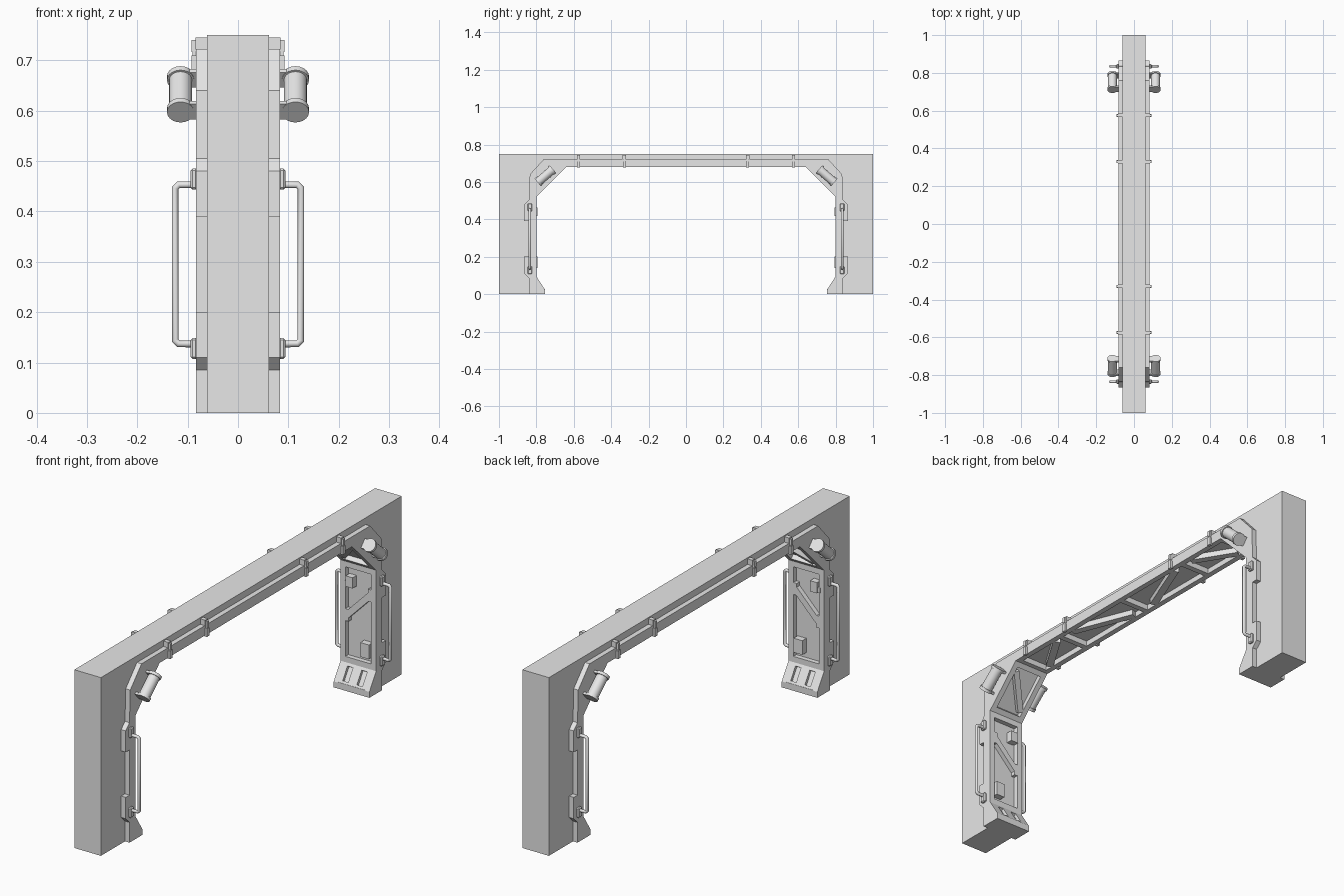
import bpy, bmesh, math
from mathutils import Matrix, Vector

if "Cube" in bpy.data.objects:
    bpy.data.objects.remove(bpy.data.objects["Cube"])

grey = bpy.data.materials.new("plain grey")
grey.use_nodes = True
grey.diffuse_color = (0.8, 0.8, 0.8, 1)
grey.node_tree.nodes["Principled BSDF"].inputs["Base Color"].default_value = (0.8, 0.8, 0.8, 1)


def finish(name, bm, axes="", smooth=False):
    """Turn a bmesh into an object, mirrored across the named axes."""
    bmesh.ops.recalc_face_normals(bm, faces=bm.faces)
    mesh = bpy.data.meshes.new(name)
    bm.to_mesh(mesh)
    bm.free()
    mesh.materials.append(grey)
    obj = bpy.data.objects.new(name, mesh)
    bpy.context.collection.objects.link(obj)
    if axes:
        mod = obj.modifiers.new("mirror", "MIRROR")
        mod.use_axis = ("x" in axes, "y" in axes, False)
        mod.use_mirror_merge = False
    if smooth:
        bpy.ops.object.select_all(action="DESELECT")
        obj.select_set(True)
        bpy.context.view_layer.objects.active = obj
        bpy.ops.object.shade_smooth_by_angle(angle=math.radians(40))
    return obj


def add_box(bm, center, size, frame=Matrix()):
    m = frame @ Matrix.Translation(center) @ Matrix.Diagonal((*size, 1))
    bmesh.ops.create_cube(bm, size=1, matrix=m)


def add_rod(bm, a, b, radius, sides=16):
    a, b = Vector(a), Vector(b)
    turn = (b - a).to_track_quat("Z", "Y").to_matrix().to_4x4()
    bmesh.ops.create_cone(bm, cap_ends=True, segments=sides, radius1=radius, radius2=radius,
                          depth=(b - a).length, matrix=Matrix.Translation((a + b) / 2) @ turn)


def arch(name, half, x0, x1, axes=""):
    """Extrude a y-z half outline, completed by its reflection, from x0 to x1."""
    outline = half + [(-y, z) for y, z in reversed(half)]
    bm = bmesh.new()
    face = bm.faces.new([bm.verts.new((x0, y, z)) for y, z in outline])
    out = bmesh.ops.extrude_face_region(bm, geom=[face])
    verts = [v for v in out["geom"] if isinstance(v, bmesh.types.BMVert)]
    bmesh.ops.translate(bm, verts=verts, vec=(x1 - x0, 0, 0))
    finish(name, bm, axes)


# Wall block, whose inner edge is the floor of the recessed panels
core = [(0.645, 0.703), (0.82, 0.528), (0.82, 0.105), (0.77, 0.025), (0.77, 0)]
arch("wall_block", core + [(1, 0), (1, 0.75)], -0.062, 0.062)

# Raised side trim with stepped pads on its outer edge
inner = [(0.64, 0.68), (0.80, 0.52), (0.80, 0.095), (0.755, 0.025), (0.755, 0)]
outer = [(0.84, 0), (0.84, 0.085), (0.865, 0.11), (0.865, 0.2), (0.84, 0.2), (0.84, 0.39),
         (0.865, 0.39), (0.865, 0.48), (0.84, 0.505), (0.835, 0.64), (0.76, 0.722)]
arch("side_trim", inner + outer, 0.06, 0.083, "x")


def panel_frame(a, b):
    """Frame with x across, y along the panel from a to b, z into the opening."""
    a, b = Vector((0, *a)), Vector((0, *b))
    along = (b - a).normalized()
    across = Vector((1, 0, 0))
    m = Matrix((across, along, across.cross(along))).transposed().to_4x4()
    m.translation = a
    return m, (b - a).length


def add_bar(bm, frame, start, end, width, depth=0.03):
    """Bar lying flush with the trim, between two (across, along) points."""
    a, b = Vector((*start, 0)), Vector((*end, 0))
    d = b - a
    turn = Matrix.Rotation(math.atan2(d.y, d.x), 4, "Z")
    add_box(bm, (0, 0, -depth / 2), (d.length, width, depth),
            frame @ Matrix.Translation((a + b) / 2) @ turn)


def cross(bm, frame, s, width):
    add_bar(bm, frame, (-0.064, s), (0.064, s), width)


# Leg panel: end bars, brace and equipment boxes (along runs downward from the top)
frame, length = panel_frame((0.80, 0.095), (0.80, 0.52))
if (frame.to_3x3() @ Vector((0, 0, 1))).y > 0:
    frame = frame @ Matrix.Diagonal((1, 1, -1, 1))
bm = bmesh.new()
cross(bm, frame, 0.012, 0.024)
cross(bm, frame, length - 0.012, 0.024)
add_bar(bm, frame, (-0.054, 0.20), (0.054, 0.31), 0.026)
add_bar(bm, frame, (-0.064, 0.20), (-0.045, 0.20), 0.05)
add_bar(bm, frame, (0.045, 0.31), (0.064, 0.31), 0.05)
finish("leg_panel_braces", bm, "y")

bm = bmesh.new()
add_box(bm, (-0.038, 0.345, -0.008), (0.032, 0.045, 0.03), frame)
add_box(bm, (-0.055, 0.335, -0.01), (0.02, 0.02, 0.024), frame)
add_box(bm, (0.034, 0.075, -0.008), (0.04, 0.06, 0.03), frame)
finish("leg_panel_boxes", bm, "y")

# Corner panel
frame, length = panel_frame((0.80, 0.52), (0.64, 0.68))
if (frame.to_3x3() @ Vector((0, 0, 1))).z > 0:
    frame = frame @ Matrix.Diagonal((1, 1, -1, 1))
bm = bmesh.new()
cross(bm, frame, 0.011, 0.022)
cross(bm, frame, length - 0.011, 0.022)
add_bar(bm, frame, (-0.054, 0.04), (0.054, length - 0.04), 0.024)
finish("corner_panel_braces", bm, "y")

# Beam underside: cross bars and zigzag diagonals
frame, length = panel_frame((0, 0.68), (0.64, 0.68))
if (frame.to_3x3() @ Vector((0, 0, 1))).z > 0:
    frame = frame @ Matrix.Diagonal((1, 1, -1, 1))
bm = bmesh.new()
cross(bm, frame, 0.006, 0.012)
cross(bm, frame, 0.38, 0.024)
cross(bm, frame, length - 0.01, 0.02)
add_bar(bm, frame, (-0.052, 0.06), (0.052, 0.32), 0.03)
add_bar(bm, frame, (0.052, 0.42), (-0.052, 0.59), 0.03)
finish("beam_braces", bm, "y")

# Foot: sloped ribs with two slots between them
frame, length = panel_frame((0.755, 0.025), (0.80, 0.095))
if (frame.to_3x3() @ Vector((0, 0, 1))).y > 0:
    frame = frame @ Matrix.Diagonal((1, 1, -1, 1))
bm = bmesh.new()
for x, width in ((-0.055, 0.018), (0, 0.04), (0.055, 0.018)):
    add_bar(bm, frame, (x, 0), (x, length), width)
cross(bm, frame, length - 0.006, 0.012)
cross(bm, frame, 0.006, 0.012)
add_box(bm, (0, 0.785, 0.0135), (0.13, 0.06, 0.027))
finish("foot_ribs", bm, "y")

# Clips along the beam
bm = bmesh.new()
for y in (0.33, 0.575):
    add_box(bm, (0.07, y, 0.733), (0.028, 0.018, 0.024))
    add_box(bm, (0.086, y, 0.728), (0.012, 0.012, 0.024))
    add_box(bm, (0.086, y, 0.693), (0.012, 0.016, 0.034))
    add_box(bm, (0.087, y, 0.71), (0.006, 0.010, 0.05))
finish("beam_clips", bm, "xy")

# Lamps on the corners: barrel, end caps and mounting arms
low, high = Vector((0.114, 0.793, 0.597)), Vector((0.114, 0.711, 0.668))
axis = (high - low).normalized()
bm = bmesh.new()
add_rod(bm, low, high, 0.023, 20)
for end, way in ((low, 1), (high, -1)):
    add_rod(bm, end, end + axis * way * 0.012, 0.027, 20)
finish("corner_lamps", bm, "xy", True)

bm = bmesh.new()
tilt = axis.to_track_quat("Z", "Y").to_matrix().to_4x4()
for end, way in ((low, 1), (high, -1)):
    spot = end + axis * way * 0.006
    spot.x = 0.094
    add_box(bm, (0, 0, 0), (0.036, 0.04, 0.010), Matrix.Translation(spot) @ Matrix.Rotation(
        math.atan2(-axis.y, axis.z), 4, "X"))
finish("lamp_arms", bm, "xy")

# Grab handles: bent tube with bevelled curve
path = [(0.08, 0.137), (0.118, 0.137), (0.125, 0.144), (0.125, 0.446), (0.118, 0.453), (0.08, 0.453)]
curve = bpy.data.curves.new("grab_handles", "CURVE")
curve.dimensions = "3D"
curve.bevel_depth = 0.007
curve.bevel_resolution = 2
spline = curve.splines.new("POLY")
spline.points.add(len(path) - 1)
for point, (x, z) in zip(spline.points, path):
    point.co = (x, 0.835, z, 1)
curve.materials.append(grey)
handle = bpy.data.objects.new("grab_handles", curve)
bpy.context.collection.objects.link(handle)
mirror = handle.modifiers.new("mirror", "MIRROR")
mirror.use_axis = (True, True, False)

# Handle mounting pads
bm = bmesh.new()
for z in (0.128, 0.464):
    add_box(bm, (0.087, 0.835, z), (0.014, 0.024, 0.042))
bmesh.ops.bevel(bm, geom=bm.edges[:], offset=0.004, segments=1, affect="EDGES")
finish("handle_pads", bm, "xy")
